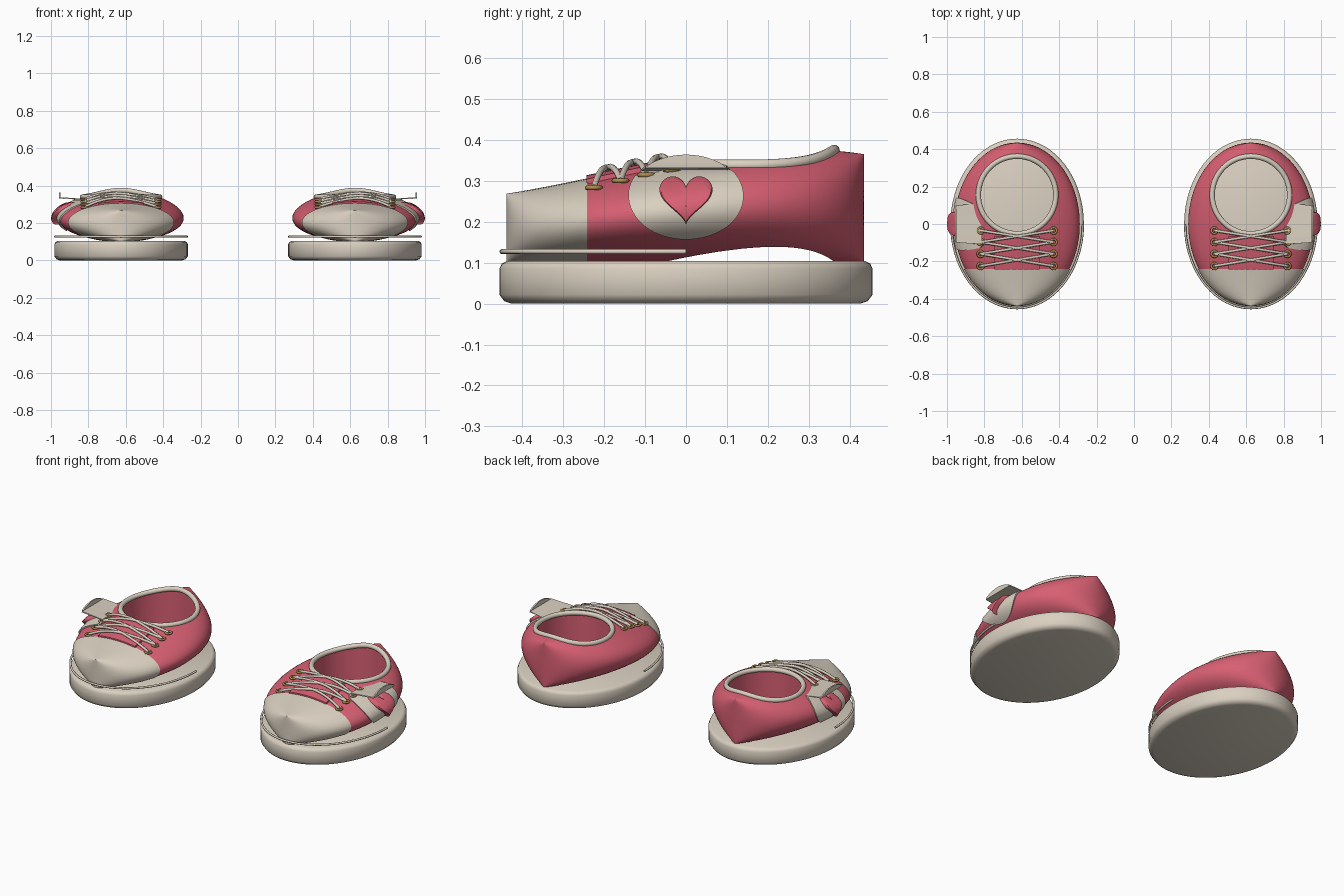
import bpy, bmesh, math
from math import sin, cos, pi, sqrt

if "Cube" in bpy.data.objects:
    bpy.data.objects.remove(bpy.data.objects["Cube"])


def material(name, col):
    m = bpy.data.materials.new(name)
    m.diffuse_color = (*col, 1)
    m.use_nodes = True
    m.node_tree.nodes["Principled BSDF"].inputs["Base Color"].default_value = m.diffuse_color
    return m


PINK = material("pink canvas", (0.68, 0.115, 0.17))
CREAM = material("cream rubber", (0.70, 0.63, 0.53))
BRASS = material("brass", (0.42, 0.26, 0.07))
CX = 0.625          # distance of each shoe from the centre
LEN, WID, BOT = 0.435, 0.335, 0.102


# Shape of the upper: elliptical cross-sections along y
def top(y):
    return 0.35 + 0.115 * y - 0.185 * y * y - 0.3 * y * (y * y - 0.189)


def width(y, grow=0.0):
    return (WID + grow) * sqrt(max(0, 1 - (y / (LEN + grow)) ** 2))


def surf_z(x, y):
    h = (top(y) - BOT) / 2
    return BOT + h + h * sqrt(max(0, 1 - (x / max(width(y), 1e-4)) ** 2))


def surf_x(y, z):
    h = (top(y) - BOT) / 2
    return width(y) * sqrt(max(0, 1 - ((z - BOT - h) / h) ** 2))


def make(name, bm, mat, side, angle=40):
    """Place local geometry on one shoe (side = 1 right, -1 left)."""
    bmesh.ops.remove_doubles(bm, verts=bm.verts, dist=1e-5)
    for v in bm.verts:
        v.co.x = side * (CX + v.co.x)
    bmesh.ops.recalc_face_normals(bm, faces=bm.faces)
    me = bpy.data.meshes.new(name)
    bm.to_mesh(me)
    bm.free()
    me.materials.append(mat)
    ob = bpy.data.objects.new(name, me)
    bpy.context.collection.objects.link(ob)
    smooth(ob, angle)
    return ob


def activate(ob):
    bpy.ops.object.select_all(action='DESELECT')
    ob.select_set(True)
    bpy.context.view_layer.objects.active = ob


def smooth(ob, angle=40):
    activate(ob)
    bpy.ops.object.shade_smooth_by_angle(angle=math.radians(angle))


def apply_mod(ob, kind, **props):
    activate(ob)
    m = ob.modifiers.new(kind.lower(), kind)
    for k, v in props.items():
        setattr(m, k, v)
    bpy.ops.object.modifier_apply(modifier=m.name)


def loft(rows, closed=True, caps=False):
    bm = bmesh.new()
    vs = [[bm.verts.new(p) for p in r] for r in rows]
    n = len(rows[0])
    for a, b in zip(vs, vs[1:]):
        for i in range(n if closed else n - 1):
            j = (i + 1) % n
            bm.faces.new((a[i], a[j], b[j], b[i]))
    if caps:
        bm.faces.new(vs[0])
        bm.faces.new(vs[-1])
    return bm


def section(y, grow=0.0, n=56):
    h = (top(y) - BOT) / 2
    w = width(y, grow)
    return [(w * cos(2 * pi * i / n), y, BOT + h + (h + grow) * sin(2 * pi * i / n))
            for i in range(n)]


def tube(pts, r, closed=False, n=8):
    """Round tube along a list of points."""
    from mathutils import Vector
    P = [Vector(p) for p in pts]
    rows = []
    for i, p in enumerate(P):
        a = P[i - 1] if (closed or i) else p
        b = P[(i + 1) % len(P)] if (closed or i < len(P) - 1) else p
        t = (b - a).normalized()
        s = t.cross(Vector((0, 0, 1))).normalized()
        u = s.cross(t)
        rows.append([p + r * (cos(2 * pi * k / n) * s + sin(2 * pi * k / n) * u)
                     for k in range(n)])
    if closed:
        rows.append(rows[0])
    return loft(rows, True, not closed)


RING_Y, RING_R = 0.155, 0.207
EYELETS = [-0.225, -0.16, -0.097, -0.035]

for side, tag in ((1, "right"), (-1, "left")):
    # Oval sole with rounded rims
    rows = []
    for inset, z in ((0.03, 0), (0.012, 0.006), (0, 0.022), (0, 0.085),
                     (0.006, 0.098), (0.018, 0.104)):
        rows.append([((0.357 - inset) * cos(2 * pi * i / 72),
                      (0.456 - inset) * sin(2 * pi * i / 72), z) for i in range(72)])
    make(tag + "_sole", loft(rows, caps=True), CREAM, side)

    # Upper with a round foot opening cut through it
    ys = [-LEN * cos(pi * i / 48) for i in range(49)]
    upper = make(tag + "_upper", loft([section(y) for y in ys]), PINK, side)
    circle = [(RING_R * cos(2 * pi * i / 64), RING_Y + RING_R * sin(2 * pi * i / 64))
              for i in range(64)]
    cutter = make("opening_cutter", loft([[(x, y, z) for x, y in circle]
                                          for z in (0.0, 0.6)], caps=True), PINK, side)
    cutter.hide_render = True
    apply_mod(upper, 'BOOLEAN', operation='DIFFERENCE', solver='EXACT', object=cutter)
    bpy.data.objects.remove(cutter)
    smooth(upper)

    # Padded collar following the opening
    make(tag + "_collar", tube([(x, y, surf_z(x, y) + 0.001) for x, y in circle],
                               0.014, True, 10), CREAM, side, 60)

    # Toe cap, a slightly larger shell over the front
    g = 0.004
    t0 = math.acos(0.24 / (LEN + g))
    ys = [-(LEN + g) * cos(t0 * i / 22) for i in range(23)]
    bm = loft([section(y, g) for y in ys])
    bm.verts.ensure_lookup_table()
    bm.faces.new(bm.verts[-56:])
    make(tag + "_toe_cap", bm, CREAM, side)

    # Thin trim line around the front half of the sole
    make(tag + "_front_trim", tube([(0.352 * cos(a), 0.45 * sin(a), 0.127) for a in
                                    [pi + pi * i / 48 for i in range(49)]], 0.006),
         CREAM, side, 60)

    # Tongue under the laces
    rows = []
    for i in range(9):
        y = -0.243 + 0.18 * i / 8
        xs = [-0.12 + 0.02 * k for k in range(13)]
        rows.append([(x, y, surf_z(x, y) + 0.012) for x in xs]
                    + [(x, y, surf_z(x, y) - 0.01) for x in reversed(xs)])
    make(tag + "_tongue", loft(rows, caps=True), PINK, side)

    # Eyelets and crossed laces
    for i, y in enumerate(EYELETS):
        for s in (-1, 1):
            x = 0.195 * s
            z = surf_z(x, y) + 0.005
            ring = [(x + 0.016 * cos(2 * pi * k / 20), y + 0.016 * sin(2 * pi * k / 20), z)
                    for k in range(20)]
            make(f"{tag}_eyelet", tube(ring, 0.006, True), BRASS, side, 60)
            if i < 3:
                y2 = EYELETS[i + 1]
                pts = []
                for k in range(17):
                    f = k / 16
                    px, py = x * (1 - 2 * f), y + (y2 - y) * f
                    lift = 0.006 + 0.014 * sin(pi * f) + 0.004 * s * sin(2 * pi * f)
                    pts.append((px, py, surf_z(px, py) + lift))
                make(f"{tag}_lace", tube(pts, 0.0075), CREAM, side, 60)

    # Oval side patch whose upper edge flares out as a flap
    rows = []
    for i in range(33):
        v = sin(-pi / 2 + pi * i / 32)
        z = 0.262 + 0.102 * v
        row = []
        for k in range(21):
            y = 0.14 * (k / 10 - 1) * sqrt(max(0, 1 - v * v))
            x = max(0.19, surf_x(y, z) + 0.006) if z < 0.334 else 0.328
            row.append((x, y, z))
        rows.append(row)
    patch = make(tag + "_side_patch", loft(rows, closed=False), CREAM, side)
    apply_mod(patch, 'SOLIDIFY', thickness=0.008, offset=0)
    smooth(patch)

    # Raised heart on the patch
    rows = []
    for s, off in ((1, 0), (1, 0.031), (0.94, 0.038), (0.7, 0.039), (0.35, 0.039), (0, 0.039)):
        row = []
        for i in range(64):
            t = 2 * pi * i / 64
            y = s * 0.065 * sin(t) ** 3
            z = 0.262 + s * 0.0041 * (13 * cos(t) - 5 * cos(2 * t) - 2 * cos(3 * t) - cos(4 * t))
            row.append((surf_x(y, z) + off, y, z))
        rows.append(row)
    make(tag + "_heart", loft(rows), PINK, side)
